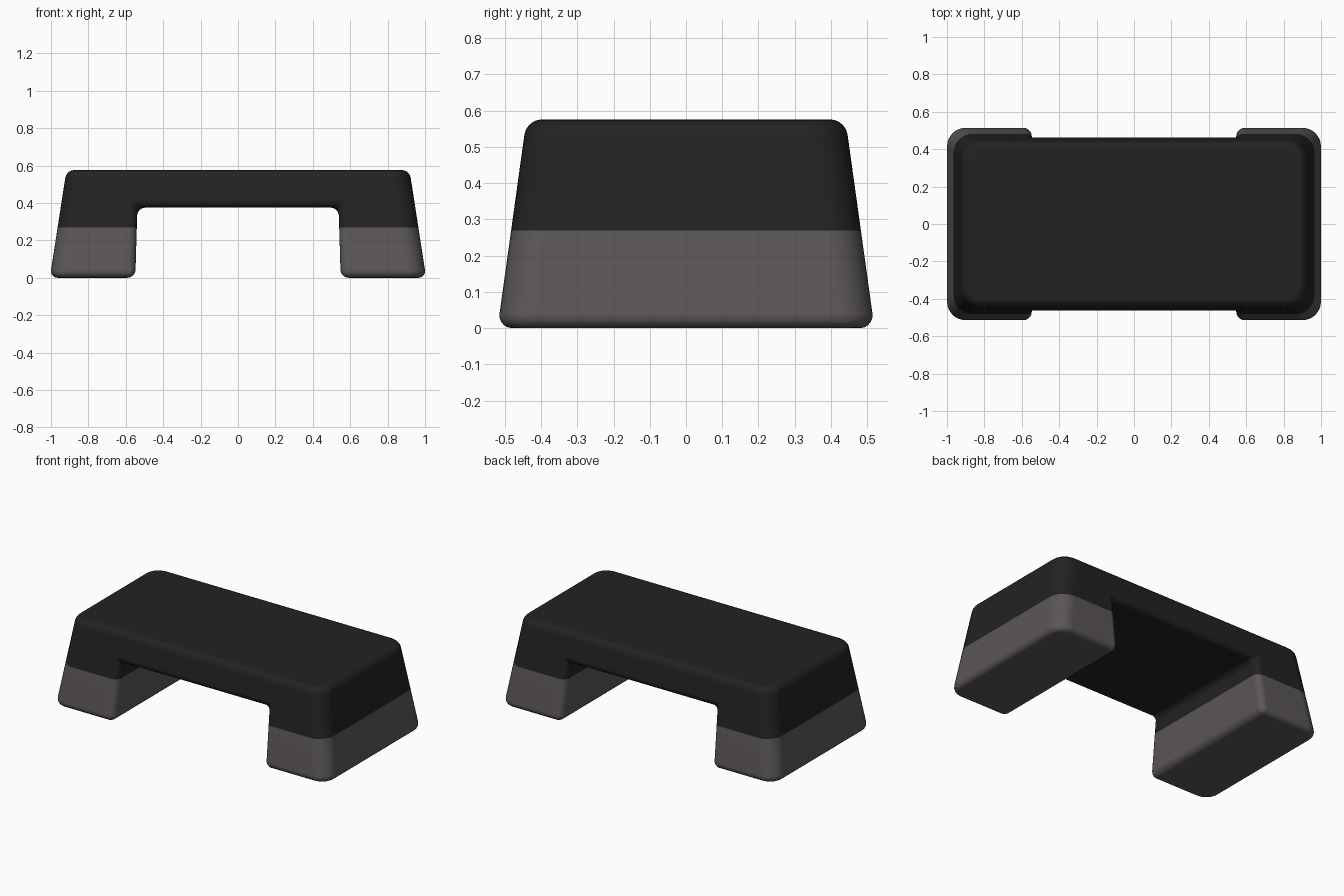
import bpy, bmesh, math

if "Cube" in bpy.data.objects:
    bpy.data.objects.remove(bpy.data.objects["Cube"])


def material(name, colour):
    m = bpy.data.materials.new(name)
    m.diffuse_color = (*colour, 1)
    m.use_nodes = True
    m.node_tree.nodes["Principled BSDF"].inputs["Base Color"].default_value = m.diffuse_color
    return m


HEIGHT, SLOT_TOP, COLOUR_SPLIT = 0.576, 0.375, 0.27

# Bridge-shaped front profile (x, z): tapered outside, slot between the legs
half = [(0.538, SLOT_TOP), (0.549, 0), (1.006, 0), (0.917, HEIGHT)]
profile = half + [(-x, z) for x, z in reversed(half)]


def depth(z):
    """Half depth of the stool, narrowing towards the top."""
    return 0.52 - 0.139 * z


bm = bmesh.new()
front = [bm.verts.new((x, -depth(z), z)) for x, z in profile]
back = [bm.verts.new((x, depth(z), z)) for x, z in profile]
bm.faces.new(front)
bm.faces.new(back[::-1])
n = len(profile)
for i in range(n):
    j = (i + 1) % n
    bm.faces.new((front[i], back[i], back[j], front[j]))
bmesh.ops.recalc_face_normals(bm, faces=bm.faces)

# Large rounding on the four outer upright corners
corners = [e for e in bm.edges
           if abs(e.verts[0].co.z - e.verts[1].co.z) > 0.5]
bmesh.ops.bevel(bm, geom=corners, offset=0.1, offset_type='OFFSET',
                segments=8, profile=0.5, affect='EDGES')

# Small rounding on every remaining sharp edge
sharp = [e for e in bm.edges if e.calc_face_angle(0) > math.radians(30)]
bmesh.ops.bevel(bm, geom=sharp, offset=0.042, offset_type='OFFSET',
                segments=5, profile=0.5, affect='EDGES', clamp_overlap=True)

# Cut along the colour line, then colour by height
bmesh.ops.bisect_plane(bm, geom=bm.verts[:] + bm.edges[:] + bm.faces[:],
                       plane_co=(0, 0, COLOUR_SPLIT), plane_no=(0, 0, 1))
for f in bm.faces:
    f.material_index = int(f.calc_center_bounds().z < COLOUR_SPLIT)

mesh = bpy.data.meshes.new("step_stool")
bm.to_mesh(mesh)
bm.free()
mesh.materials.append(material("black top", (0.016, 0.016, 0.016)))
mesh.materials.append(material("warm grey feet", (0.105, 0.094, 0.099)))
stool = bpy.data.objects.new("step_stool", mesh)
bpy.context.collection.objects.link(stool)

# Smooth shading with flat-looking broad faces
bpy.context.view_layer.objects.active = stool
stool.select_set(True)
bpy.ops.object.shade_smooth_by_angle(angle=math.radians(40))
wn = stool.modifiers.new("weighted_normals", 'WEIGHTED_NORMAL')
wn.keep_sharp = True
